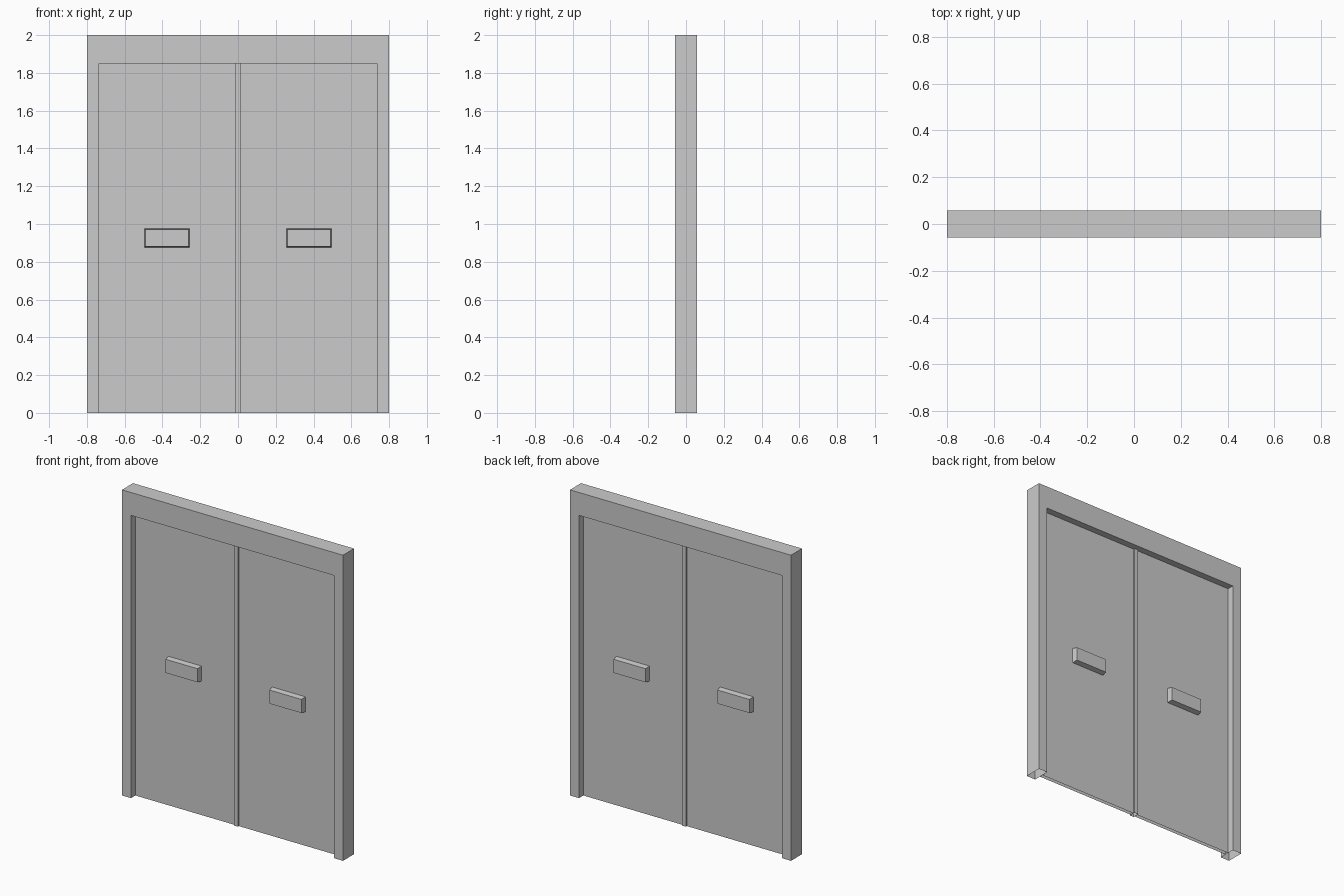
import bpy, bmesh
from mathutils import Vector

if "Cube" in bpy.data.objects:
    bpy.data.objects.remove(bpy.data.objects["Cube"])

FRAME_Y = 0.057     # half depth of the frame
LEAF_Y = 0.012      # half thickness of the door leaves
OPEN_X, OPEN_Z = 0.735, 1.85


def finish(name, bm):
    bmesh.ops.recalc_face_normals(bm, faces=bm.faces)
    mesh = bpy.data.meshes.new(name)
    bm.to_mesh(mesh)
    bm.free()
    ob = bpy.data.objects.new(name, mesh)
    bpy.context.collection.objects.link(ob)
    return ob


def extrude_profile(name, points, y0, y1, inset=0.0, drop_base=False, drop_back=False):
    """Extrude an x-z outline from y0 to y1; inset tapers the y1 end."""
    bm = bmesh.new()
    back = bm.faces.new([bm.verts.new((x, y0, z)) for x, z in points])
    out = bmesh.ops.extrude_face_region(bm, geom=[back], use_keep_orig=True)
    end = [v for v in out["geom"] if isinstance(v, bmesh.types.BMVert)]
    mid = sum((v.co for v in end), Vector()) / len(end)
    for v in end:
        v.co.y = y1
        if inset:
            v.co.x -= inset if v.co.x > mid.x else -inset
            v.co.z -= inset if v.co.z > mid.z else -inset
    bmesh.ops.recalc_face_normals(bm, faces=bm.faces)
    drop = []
    if drop_base:
        drop += [f for f in bm.faces if all(abs(v.co.z) < 1e-5 for v in f.verts)]
    if drop_back:
        drop += [f for f in bm.faces if all(abs(v.co.y - y0) < 1e-5 for v in f.verts)]
    bmesh.ops.delete(bm, geom=drop, context="FACES_ONLY")
    return finish(name, bm)


def rect(x0, x1, z0, z1):
    return [(x0, z0), (x1, z0), (x1, z1), (x0, z1)]


# Door frame: one arch-shaped outline, open underneath
outline = [(-0.8, 0), (-0.8, 2), (0.8, 2), (0.8, 0),
           (OPEN_X, 0), (OPEN_X, OPEN_Z), (-OPEN_X, OPEN_Z), (-OPEN_X, 0)]
extrude_profile("door_frame", outline, -FRAME_Y, FRAME_Y, drop_base=True)

# Door leaves and their handles on both faces
for side, sx in (("left", -1), ("right", 1)):
    xs = sorted((0.013 * sx, OPEN_X * sx))
    extrude_profile(side + "_door_leaf", rect(*xs, 0, OPEN_Z), -LEAF_Y, LEAF_Y, drop_base=True)
    cx = 0.376 * sx
    for face, sy in (("front", -1), ("back", 1)):
        extrude_profile(f"{side}_{face}_handle",
                        rect(cx - 0.12, cx + 0.12, 0.876, 0.975),
                        LEAF_Y * sy, (LEAF_Y + 0.035) * sy,
                        inset=0.005, drop_back=True)

# Strip covering the joint between the leaves
extrude_profile("centre_strip", rect(-0.014, 0.014, 0, OPEN_Z),
                -LEAF_Y - 0.01, LEAF_Y + 0.01, drop_base=True)
